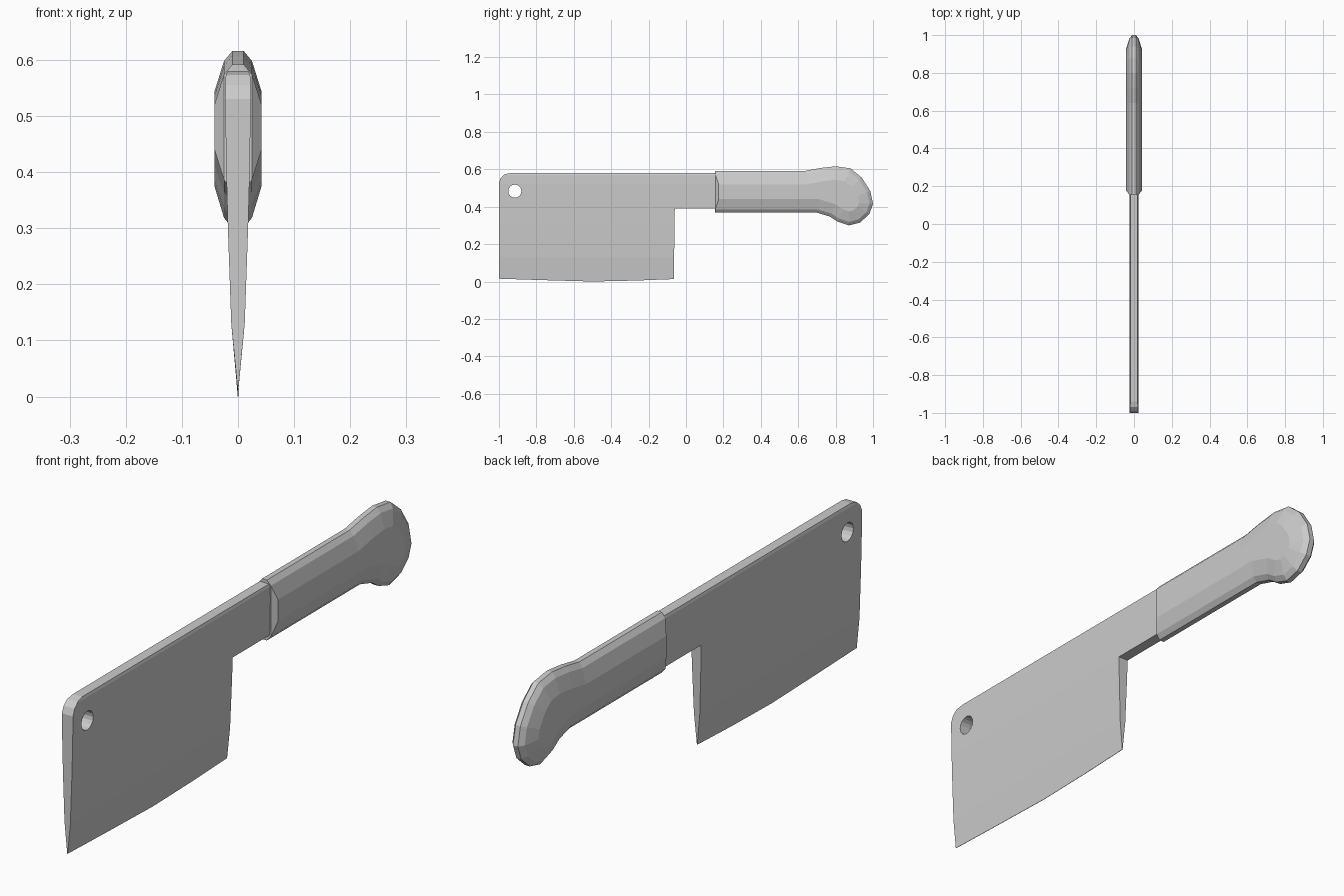
import bpy, bmesh, math
from mathutils import Vector

cube = bpy.data.objects.get("Cube")
if cube:
    bpy.data.objects.remove(cube, do_unlink=True)

GREY = (0.6, 0.6, 0.6, 1.0)
steel = bpy.data.materials.new("plain grey")
steel.use_nodes = True
steel.diffuse_color = GREY
steel.node_tree.nodes["Principled BSDF"].inputs["Base Color"].default_value = GREY


def make_object(name, bm):
    bmesh.ops.recalc_face_normals(bm, faces=bm.faces)
    mesh = bpy.data.meshes.new(name)
    bm.to_mesh(mesh)
    bm.free()
    mesh.materials.append(steel)
    ob = bpy.data.objects.new(name, mesh)
    bpy.context.collection.objects.link(ob)
    return ob


def bridge(bm, a, b):
    for i in range(len(a)):
        j = (i + 1) % len(a)
        bm.faces.new((a[i], a[j], b[j], b[i]))


def inset(points, dist):
    """Mitred inward offset of a clockwise (y, z) outline."""
    result = []
    for i, p in enumerate(points):
        p = Vector(p)
        d1 = (p - Vector(points[i - 1])).normalized()
        d2 = (Vector(points[(i + 1) % len(points)]) - p).normalized()
        n1, n2 = Vector((d1.y, -d1.x)), Vector((d2.y, -d2.x))
        result.append(p + (n1 + n2) * dist / (1 + n1.dot(n2)))
    return result


# Blade and tang: one outline, thinned towards the cutting edge
BLADE = [(-1, 0.015), (-1, 0.53), (-0.99, 0.555), (-0.97, 0.573), (-0.94, 0.58),
         (0.2, 0.58), (0.2, 0.39), (-0.06, 0.39), (-0.065, 0.013),
         (-0.27, 0.005), (-0.5, 0), (-0.75, 0.007)]
TAPER = [(0.016, 0.0008), (0.13, 0.012), (0.3, 0.018), (0.39, 0.0205),
         (0.525, 0.023), (0.57, 0.022), (0.58, 0.019)]


def half_width(z):
    if z <= TAPER[0][0]:
        return TAPER[0][1]
    for (z0, w0), (z1, w1) in zip(TAPER, TAPER[1:]):
        if z <= z1:
            return w0 + (w1 - w0) * (z - z0) / (z1 - z0)
    return TAPER[-1][1]


bm = bmesh.new()
sides = [[bm.verts.new((x, y, z)) for y, z in BLADE] for x in (-1, 1)]
bridge(bm, *sides)
for loop in sides:
    bm.faces.new(loop)
for z, _ in TAPER[1:-1]:
    bmesh.ops.bisect_plane(bm, geom=bm.verts[:] + bm.edges[:] + bm.faces[:],
                           plane_co=(0, 0, z), plane_no=(0, 0, 1), dist=1e-5)
for v in bm.verts:
    v.co.x = math.copysign(half_width(v.co.z), v.co.x)
blade = make_object("blade", bm)

# Hanging hole
bpy.ops.mesh.primitive_cylinder_add(vertices=16, radius=0.035, depth=0.2,
                                    location=(0, -0.915, 0.483),
                                    rotation=(0, math.pi / 2, 0))
cutter = bpy.context.object
cutter.name = "hole_cutter"
cutter.hide_render = True
cutter.data.materials.append(steel)
hole = blade.modifiers.new("hole", 'BOOLEAN')
hole.operation = 'DIFFERENCE'
hole.solver = 'EXACT'
hole.object = cutter
bpy.ops.object.select_all(action='DESELECT')
bpy.context.view_layer.objects.active = blade
blade.select_set(True)
bpy.ops.object.modifier_apply(modifier="hole")
bpy.data.objects.remove(cutter, do_unlink=True)

# Handle: side outline stepped inwards as it gets wider
FRONT = 0.155
HANDLE = [(FRONT, 0.368), (FRONT, 0.592), (0.64, 0.592), (0.72, 0.607), (0.8, 0.616),
          (0.88, 0.605), (0.94, 0.555), (0.985, 0.485), (1, 0.415), (0.98, 0.36),
          (0.93, 0.315), (0.87, 0.3), (0.81, 0.32), (0.77, 0.347), (0.7, 0.368)]
STEPS = [(0.01, 0, 0), (0.025, 0.018, 0.002), (0.042, 0.072, 0.02)]

bm = bmesh.new()
rims = []
for side in (-1, 1):
    loops = []
    for width, dist, back in STEPS:
        pts = inset(HANDLE, dist)
        for p in pts[:2]:
            p.x = FRONT + back
        loops.append([bm.verts.new((side * width, p.x, p.y)) for p in pts])
    for a, b in zip(loops, loops[1:]):
        bridge(bm, a, b)
    bm.faces.new(loops[-1])
    rims.append(loops[0])
bridge(bm, *rims)
make_object("handle", bm)
